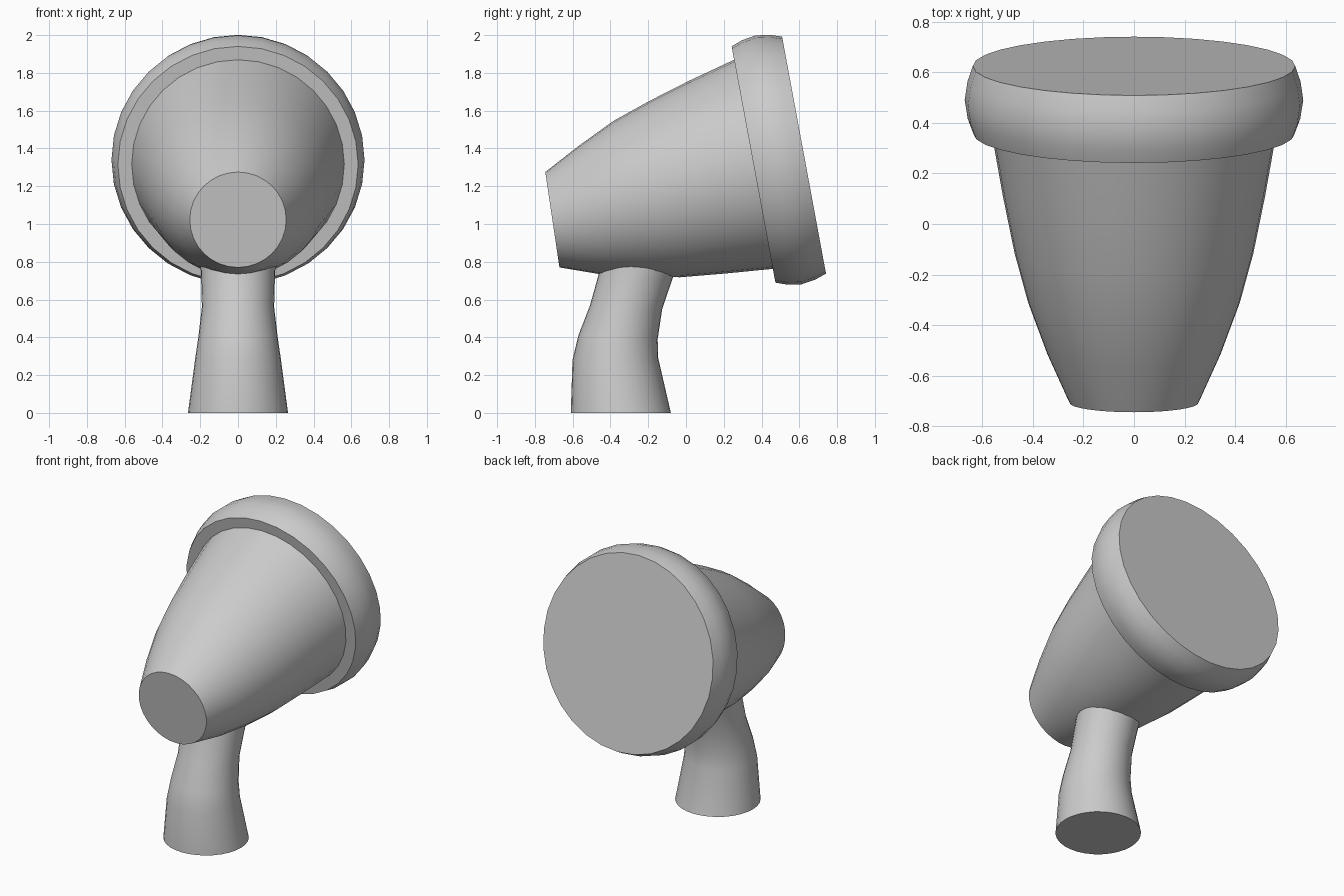
import bpy, bmesh, math
from mathutils import Vector

if "Cube" in bpy.data.objects:
    bpy.data.objects.remove(bpy.data.objects["Cube"])

SEGMENTS = 32


def loft(name, sections):
    """Loft circular sections, each given by two opposite (y, z) points of the side view."""
    bm = bmesh.new()
    rings = []
    for y1, z1, y2, z2 in sections:
        a, b = Vector((0, y1, z1)), Vector((0, y2, z2))
        centre, up = (a + b) / 2, (a - b) / 2
        side = Vector((up.length, 0, 0))
        angles = [2 * math.pi * i / SEGMENTS for i in range(SEGMENTS)]
        rings.append([bm.verts.new(centre + up * math.cos(t) + side * math.sin(t)) for t in angles])
    for r, s in zip(rings, rings[1:]):
        for i in range(SEGMENTS):
            j = (i + 1) % SEGMENTS
            bm.faces.new((r[i], r[j], s[j], s[i]))
    bm.faces.new(rings[0])
    bm.faces.new(rings[-1])
    bmesh.ops.recalc_face_normals(bm, faces=bm.faces)
    mesh = bpy.data.meshes.new(name)
    bm.to_mesh(mesh)
    bm.free()
    obj = bpy.data.objects.new(name, mesh)
    bpy.context.collection.objects.link(obj)
    bpy.ops.object.select_all(action='DESELECT')
    obj.select_set(True)
    bpy.context.view_layer.objects.active = obj
    bpy.ops.object.shade_smooth_by_angle(angle=math.radians(35))
    return obj


# Tapered head, small end at the front
loft("head", [
    (-0.745, 1.275, -0.67, 0.77),
    (-0.57, 1.412, -0.46, 0.735),
    (-0.385, 1.545, -0.235, 0.72),
    (-0.20, 1.648, -0.03, 0.718),
    (0.02, 1.76, 0.21, 0.738),
    (0.26, 1.872, 0.465, 0.763),
])

# Bulging rim: rings share one tilted axis
tilt = math.radians(10.5)
axis = Vector((math.cos(tilt), math.sin(tilt)))
normal = Vector((-axis.y, axis.x))
front = Vector((0.3575, 1.315))
rim = []
for t, r in [(0, 0.636), (0.06, 0.658), (0.135, 0.670), (0.21, 0.659), (0.272, 0.638)]:
    c = front + axis * t
    rim.append((*(c + normal * r), *(c - normal * r)))
loft("rim", rim)

# Curved handle, running up into the head
loft("handle", [
    (-0.61, 0.0, -0.08, 0.0),
    (-0.601, 0.28, -0.147, 0.29),
    (-0.57, 0.41, -0.15, 0.39),
    (-0.508, 0.57, -0.126, 0.55),
    (-0.465, 0.725, -0.075, 0.70),
    (-0.43, 0.85, -0.03, 0.82),
])
